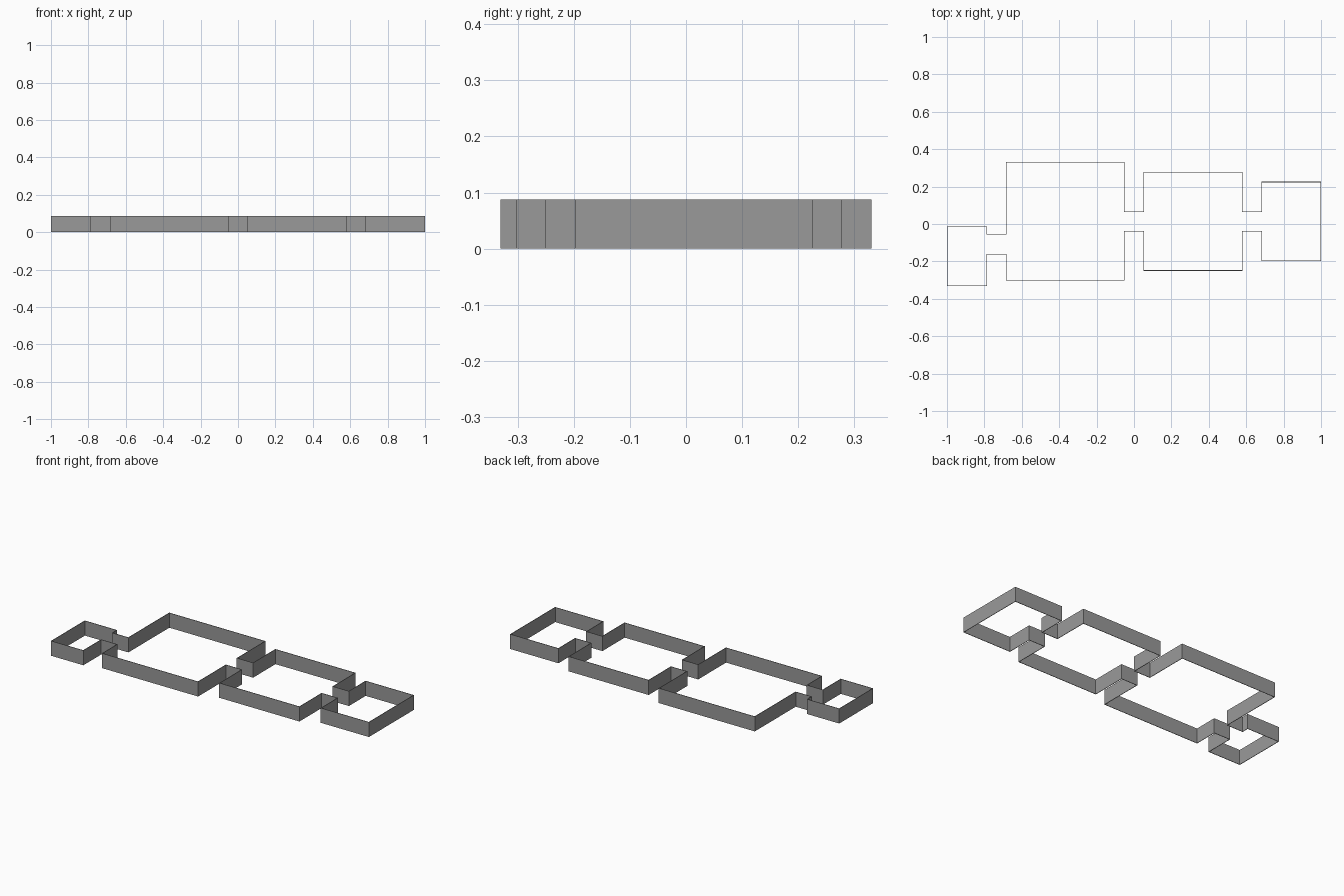
import bpy, bmesh

if "Cube" in bpy.data.objects:
    bpy.data.objects.remove(bpy.data.objects["Cube"])

T = 0.003             # wall thickness
U = (2 - T) / 19      # floor-plan module
X0 = -1 + T / 2       # centre line of the left end wall
Y0 = -3.135 * U       # centre line of the lowest wall
H = 0.088             # wall height

# Rooms: start and width (modules), lower y, depth (modules)
rooms = [
    (0, 2, Y0, 3),                  # small room
    (3, 6, 3.135 * U - 6 * U, 6),   # large room
    (10, 5, -2.365 * U, 5),         # middle room
    (16, 3, -1.865 * U, 4),         # end room
]
# Lower y of each one-module-wide passage between neighbouring rooms
passages = [-1.53 * U, -0.37 * U, -0.37 * U]

# Lower and upper outlines, left to right, dipping in at each passage
lower, upper = [], []
for i, (start, width, y0, depth) in enumerate(rooms):
    x0, x1 = X0 + start * U, X0 + (start + width) * U
    if i > 0:
        d = passages[i - 1]
        lower.append((x0, d))
        upper.append((x0, d + U))
    lower += [(x0, y0), (x1, y0)]
    upper += [(x0, y0 + depth * U), (x1, y0 + depth * U)]
    if i < len(passages):
        d = passages[i]
        lower.append((x1, d))
        upper.append((x1, d + U))

# Raise the closed outline into upright walls
bm = bmesh.new()
loop = [bm.verts.new((x, y, 0)) for x, y in lower + upper[::-1]]
edges = [bm.edges.new(pair) for pair in zip(loop, loop[1:] + loop[:1])]
ext = bmesh.ops.extrude_edge_only(bm, edges=edges)
top = [v for v in ext["geom"] if isinstance(v, bmesh.types.BMVert)]
bmesh.ops.translate(bm, verts=top, vec=(0, 0, H))
bmesh.ops.recalc_face_normals(bm, faces=bm.faces)
mesh = bpy.data.meshes.new("room_walls")
bm.to_mesh(mesh)
bm.free()
walls = bpy.data.objects.new("room_walls", mesh)
bpy.context.collection.objects.link(walls)

# Thin wall thickness, centred on the outline
solid = walls.modifiers.new("thickness", "SOLIDIFY")
solid.thickness = T
solid.offset = 0
solid.use_even_offset = True

# Dark grey walls
grey = bpy.data.materials.new("dark_grey")
grey.diffuse_color = (0.32, 0.32, 0.32, 1)
grey.use_nodes = True
grey.node_tree.nodes["Principled BSDF"].inputs["Base Color"].default_value = grey.diffuse_color
mesh.materials.append(grey)
